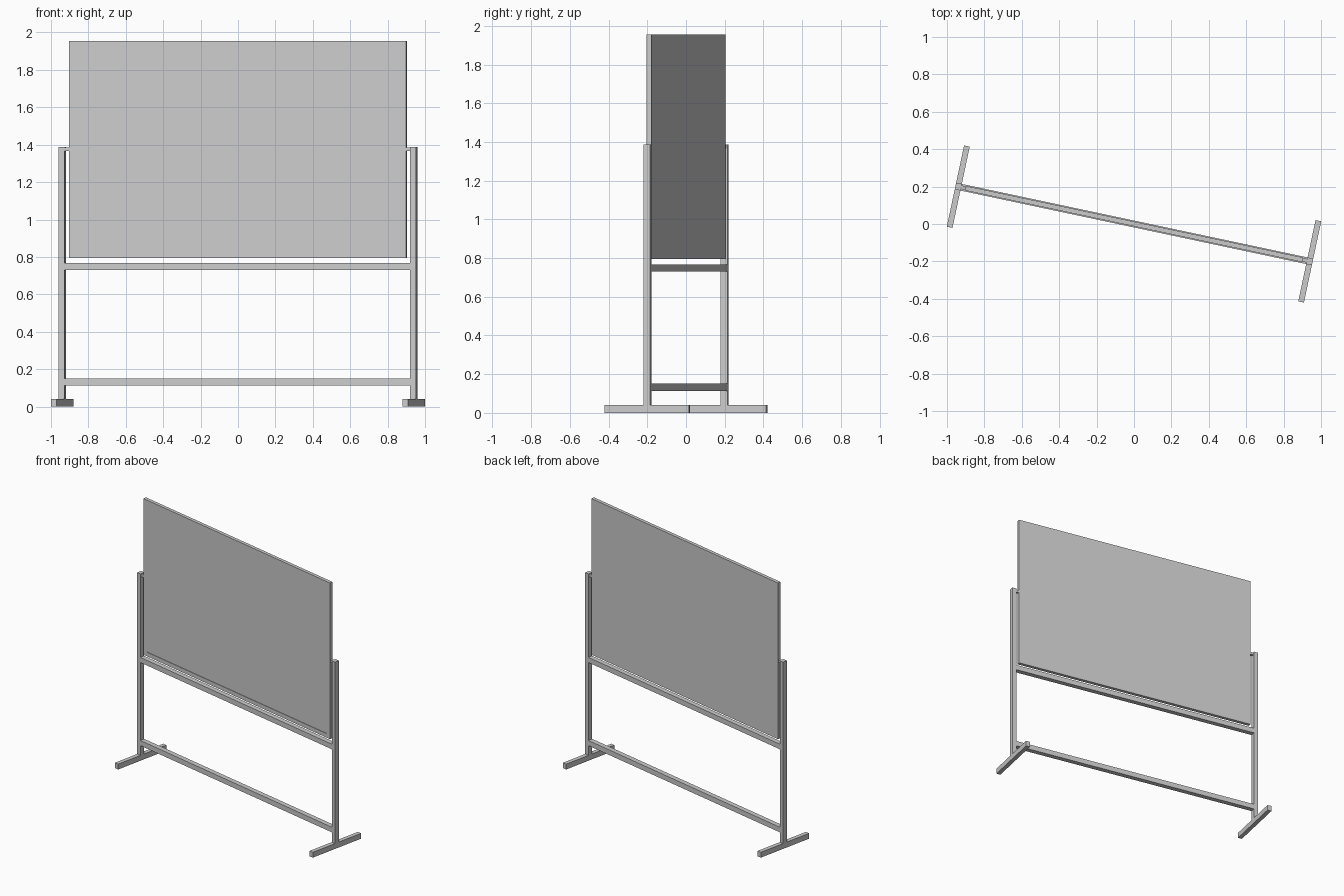
import bpy, bmesh, math
from mathutils import Matrix

if "Cube" in bpy.data.objects:
    bpy.data.objects.remove(bpy.data.objects["Cube"])

TURN = Matrix.Rotation(math.radians(-12), 4, 'Z')   # whole stand is turned


def finish(name, bm):
    bm.transform(TURN)
    mesh = bpy.data.meshes.new(name)
    bm.to_mesh(mesh)
    bm.free()
    obj = bpy.data.objects.new(name, mesh)
    bpy.context.collection.objects.link(obj)
    return obj


def box_mesh(x, y, z):
    bm = bmesh.new()
    bmesh.ops.create_cube(bm, size=1)
    size = [b - a for a, b in (x, y, z)]
    mid = [(a + b) / 2 for a, b in (x, y, z)]
    bm.transform(Matrix.Translation(mid) @ Matrix.Diagonal((*size, 1)))
    return bm


def box(name, x, y, z):
    return finish(name, box_mesh(x, y, z))


# Side supports: foot, post and pivot
for side, s in (("left", -1), ("right", 1)):
    def span(a, b):
        return tuple(sorted((s * a, s * b)))
    box(side + "_foot", span(0.945, 0.976), (-0.222, 0.222), (0, 0.04))
    box(side + "_post", span(0.945, 0.976), (-0.018, 0.018), (0.04, 1.388))
    box(side + "_pivot", span(0.9215, 0.945), (-0.01, 0.01), (1.366, 1.384))

# Cross rails
for name, z0, z1 in (("lower_rail", 0.113, 0.151), ("upper_rail", 0.73, 0.768)):
    box(name, (-0.945, 0.945), (-0.018, 0.018), (z0, z1))

# Board: front face inset to a frame with a shallow recessed writing surface
bm = box_mesh((-0.9215, 0.9215), (-0.0125, 0.0125), (0.795, 1.955))
bm.normal_update()
front = min(bm.faces, key=lambda f: f.calc_center_median().y)
bmesh.ops.inset_region(bm, faces=[front], thickness=0.042)
ring = bmesh.ops.extrude_discrete_faces(bm, faces=[front])
bmesh.ops.translate(bm, verts=ring["faces"][0].verts, vec=(0, 0.004, 0))
bmesh.ops.recalc_face_normals(bm, faces=bm.faces)
finish("board", bm)
